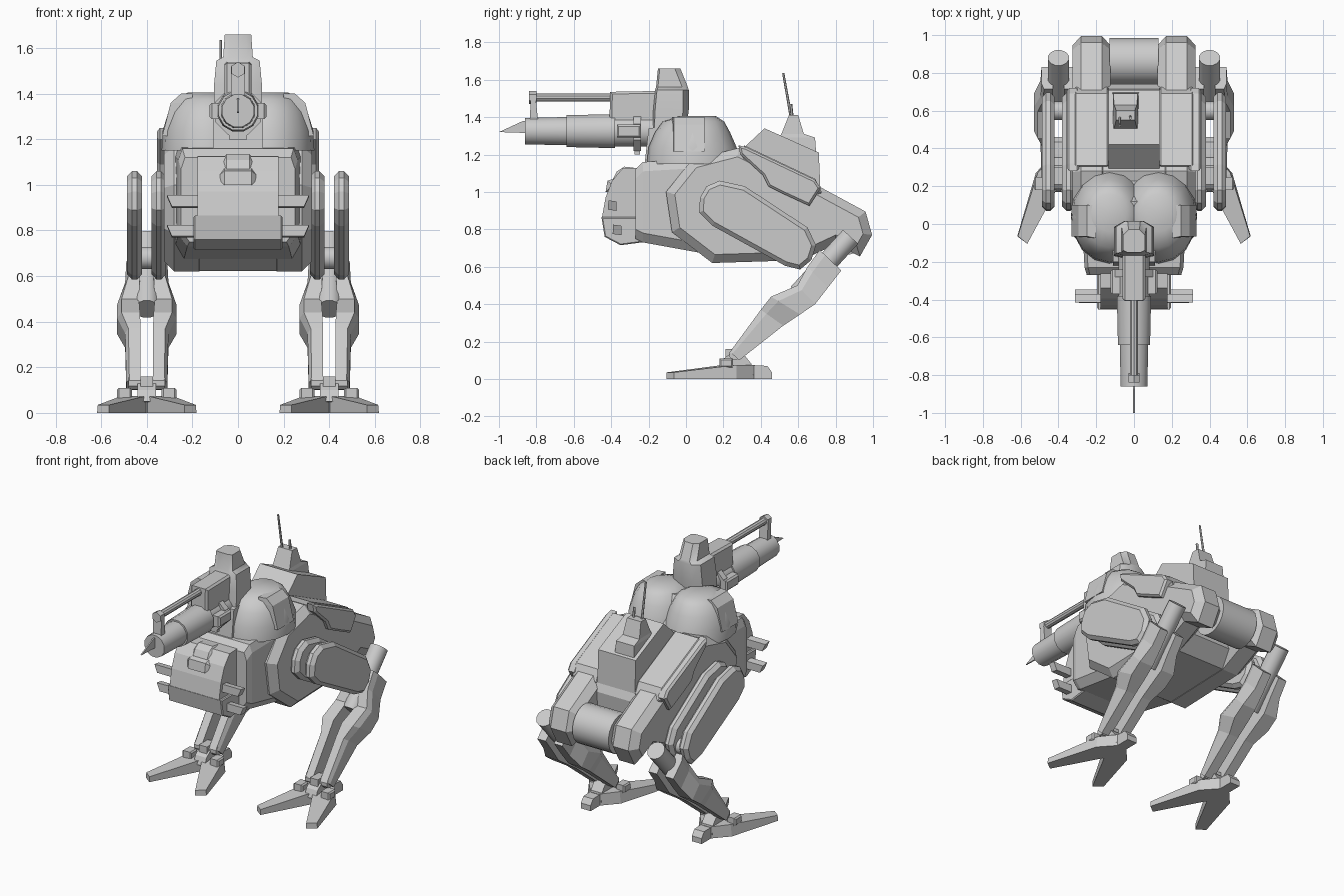
import bpy, bmesh, math
from mathutils import Vector


def loft(name, rings, bevel=0.0, smooth=False):
    """Skin a row of equal-length point rings, cap the ends, chamfer the cap edges."""
    bm = bmesh.new()
    vs = [[bm.verts.new(p) for p in r] for r in rings]
    n = len(rings[0])
    for a, b in zip(vs, vs[1:]):
        for i in range(n):
            bm.faces.new((a[i], a[(i + 1) % n], b[(i + 1) % n], b[i]))
    caps = [bm.faces.new(vs[0]), bm.faces.new(vs[-1])]
    bmesh.ops.recalc_face_normals(bm, faces=bm.faces)
    if bevel:
        edges = list({e for f in caps for e in f.edges})
        bmesh.ops.bevel(bm, geom=edges, offset=bevel, segments=1, affect='EDGES')
    me = bpy.data.meshes.new(name)
    bm.to_mesh(me)
    bm.free()
    ob = bpy.data.objects.new(name, me)
    bpy.context.collection.objects.link(ob)
    if smooth:
        bpy.ops.object.select_all(action='DESELECT')
        ob.select_set(True)
        bpy.context.view_layer.objects.active = ob
        bpy.ops.object.shade_smooth_by_angle(angle=math.radians(35))
    return ob


def prism(name, yz, x0, x1, bevel=0.0):
    """Side profile (y, z) extruded across x."""
    return loft(name, [[(x, y, z) for y, z in yz] for x in (x0, x1)], bevel)


def box(name, x, y, z, bevel=0.0):
    return prism(name, [(y[0], z[0]), (y[1], z[0]), (y[1], z[1]), (y[0], z[1])], x[0], x[1], bevel)


def tube(name, path, sides=12, smooth=True):
    """Round sections along a straight axis: path is [(point, radius), ...]."""
    q = (Vector(path[-1][0]) - Vector(path[0][0])).to_track_quat('Z', 'Y')
    rings = []
    for p, r in path:
        ang = [2 * math.pi * (i + 0.5) / sides for i in range(sides)]
        rings.append([Vector(p) + q @ Vector((r * math.cos(a), r * math.sin(a), 0)) for a in ang])
    return loft(name, rings, smooth=smooth)


# Hull centre, narrow back hump, and two chamfered side halves reaching back as arms
prism("hull_core", [(-.105, 1.0), (.03, 1.168), (.28, 1.23), (.71, 1.02), (.74, .95),
                    (.72, .72), (.62, .637), (.14, .622), (-.074, .785)], -.2, .2)
prism("back_hump", [(.27, 1.2), (.42, 1.34), (.71, 1.21), (.72, .98), (.4, 1.0)], -.135, .135)
hull = [(-.107, 1.0), (.03, 1.17), (.28, 1.235), (.71, 1.03), (.96, .895), (.995, .77),
        (.93, .655), (.8, .72), (.62, .635), (.14, .62), (-.075, .785)]
slab = [(.29, 1.15), (.31, 1.25), (.69, 1.07), (.725, 1.0), (.7, .96)]
pod = [(.28, 1.25), (.32, 1.24), (.69, 1.065), (.72, 1.02), (.66, .925), (.53, .985),
       (.44, 1.03), (.41, 1.09), (.29, 1.2)]
disc = [(.07, .89), (.075, .97), (.11, 1.03), (.18, 1.06), (.315, 1.03), (.65, .81), (.695, .715),
        (.67, .635), (.61, .585), (.53, .605), (.14, .82)]
for s, side in ((1, "right"), (-1, "left")):
    loft("hull_" + side, [[(s * x, y, z) for y, z in hull] for x in (.125, .325)], .045)
    loft("back_slab_" + side, [[(s * x, y, z) for y, z in slab] for x in (.13, .32)], .012)
    loft("side_pod_" + side, [[(s * x, y, z) for y, z in pod] for x in (.29, .355)], .012)
    # Paired hip plates with the hip joint between them
    for part, x0, x1 in (("inner", .315, .38), ("outer", .42, .487)):
        loft(f"hip_plate_{part}_{side}", [[(s * x, y, z) for y, z in disc] for x in (x0, x1)], .022)
    tube("hip_pin_" + side, [((s * .36, .6, .68), .05), ((s * .44, .6, .68), .05)])

    # Rounded shoulder dome and its square side plate
    rings = []
    for z, rx, ry, cy in ((1.15, .205, .25, .04), (1.24, .2, .235, .035), (1.32, .175, .2, .035),
                          (1.375, .14, .165, .04), (1.405, .09, .1, .06)):
        rings.append([(s * (.13 + rx * math.cos(2 * math.pi * i / 16)),
                       cy + ry * math.sin(2 * math.pi * i / 16), z) for i in range(16)])
    loft("shoulder_" + side, rings, smooth=True)
    loft("shoulder_plate_" + side, [
        [(s * .2, -.075, z0), (s * .2, .1, z0), (s * x, .1, z0), (s * x, -.065, z0)]
        for z0, x in ((1.215, .332), (1.36, .295), (1.4, .25))])

    # Leg: upper rod and two side rails with a bulged knee
    cx = s * .4
    tube("leg_rod_" + side, [((cx, .88, .76), .057), ((cx, .6, .455), .057)])
    stations = [((.715, .69), (.83, .58), .03, .09), ((.65, .6), (.76, .49), .03, .095),
                ((.595, .5), (.69, .4), .035, .13), ((.455, .44), (.61, .345), .03, .13),
                ((.4, .37), (.52, .285), .027, .095), ((.235, .145), (.285, .1), .027, .09)]
    for t in (1, -1):
        rings = []
        for f, b, xi, xo in stations:
            m = tuple(.75 * p + .25 * q for p, q in zip(f, b))
            rings.append([(cx + t * xi, *f), (cx + t * xo * .85, *f), (cx + t * xo, *m),
                          (cx + t * xo, *b), (cx + t * xi, *b)])
        loft(f"leg_rail_{side}", rings)

        # Foot: splayed front toe and its cap
        base, tip = ((.0, .2), (.0, .35), (.07, .35), (.135, .25)), ((.165, -.105), (.218, -.065))
        loft("front_toe_" + side, [
            [(cx, .2, 0), (cx + t * .12, .27, 0), (cx + t * .11, .27, .075), (cx, .2, .075)],
            [(cx + t * .165, -.105, 0), (cx + t * .218, -.065, 0),
             (cx + t * .215, -.065, .035), (cx + t * .165, -.105, .035)]])
        xs = sorted((cx + t * .065, cx + t * .13))
        box("toe_cap_" + side, xs, (.18, .25), (.06, .11), .008)
    # Foot hub, heel and ankle
    loft("foot_hub_" + side, [
        [(cx - .12 * k, .27, z), (cx, .19, z), (cx + .12 * k, .27, z), (cx + .03, .37, z), (cx - .03, .37, z)]
        for z, k in ((0, 1), (.075, .92))])
    prism("heel_" + side, [(.3, 0), (.46, 0), (.46, .035), (.435, .07), (.3, .075)], cx - .035, cx + .035)
    prism("ankle_base_" + side, [(.17, .05), (.19, .1), (.23, .13), (.31, .13), (.35, .08), (.36, .02)],
          cx - .04, cx + .04)
    box("ankle_link_" + side, (cx - .028, cx + .028), (.21, .3), (.02, .16))
    tube("ankle_pin_" + side, [((cx - .08, .26, .13), .03), ((cx + .08, .26, .13), .03)], 8)

    # Cheek fins on the head
    for y, z in ((-.393, .927), (-.368, .797)):
        loft("cheek_fin_" + side, [[(s * x, y - .024, z - .022), (s * x, y + .022, z - .028),
                                    (s * (x + d), y + .022, z + .022), (s * (x + d), y - .022, z + .028)]
                                   for x, d in ((.15, 0), (.29, .022))])
    # Gun side blocks
    box("gun_block_" + side, sorted((s * .06, s * .125)), (-.37, -.24), (1.29, 1.36), .01)

# Rear roller between the arms
tube("rear_roller", [((-.13, .86, .79), .125), ((.13, .86, .79), .125)], 20)

# Head: collar, face, chin and sensor
loft("head_collar", [[(w * a, y, z) for a, z in ((-1, lo + .05), (-.85, lo), (.85, lo), (1, lo + .05),
                                                  (1, hi - .05), (.93, hi), (-.93, hi), (-1, hi - .05))]
                     for y, w, lo, hi in ((-.27, .25, .75, 1.12), (-.23, .262, .73, 1.16), (.1, .28, .67, 1.18))])
prism("head_face", [(-.45, .86), (-.43, .97), (-.395, 1.06), (-.34, 1.125), (-.2, 1.13), (-.2, .84)],
      -.178, .178)
prism("head_chin", [(-.452, .865), (-.435, .76), (-.35, .715), (-.2, .735), (-.2, .865)], -.195, .195, .006)
prism("sensor_lower", [(-.43, 1.0), (-.42, 1.06), (-.3, 1.1), (-.3, 1.0)], -.08, .08, .02)
prism("sensor_upper", [(-.39, 1.07), (-.37, 1.11), (-.33, 1.135), (-.28, 1.13), (-.28, 1.06)], -.07, .07, .02)

# Turret: neck block, housing and mast
prism("turret_neck", [(-.22, 1.16), (-.2, 1.34), (.12, 1.38), (.24, 1.2)], -.11, .11)
prism("turret_housing", [(-.41, 1.36), (-.405, 1.535), (-.14, 1.54), (-.02, 1.5), (-.02, 1.3), (-.2, 1.3),
                         (-.28, 1.34)], -.06, .06, .012)
loft("turret_mast", [[(-w, y0, z), (-w * .6, y0 - .01, z), (w * .6, y0 - .01, z), (w, y0, z),
                      (w, y1 - .03, z), (w * .5, y1, z), (-w * .5, y1, z), (-w, y1 - .03, z)]
                     for z, w, y0, y1 in ((1.32, .105, -.17, .0), (1.44, .105, -.165, .015),
                                          (1.545, .095, -.155, .015), (1.56, .065, -.15, .01),
                                          (1.66, .058, -.14, -.03))], smooth=True)

# Gun: stepped barrel, clamp ring, upper tube, muzzle bracket and thin blade
tube("gun_barrel", [((0, -.86, 1.325), .073), ((0, -.64, 1.325), .078), ((0, -.64, 1.325), .088),
                    ((0, -.38, 1.325), .094), ((0, -.38, 1.325), .085), ((0, -.1, 1.325), .085)], 12)
tube("gun_clamp", [((0, -.28, 1.32), .11), ((0, -.24, 1.32), .11)], 8, False)
box("gun_clamp_post", (-.04, .04), (-.275, -.245), (1.2, 1.45))
tube("upper_tube", [((0, -.83, 1.505), .022), ((0, -.38, 1.505), .022)], 10)
tube("muzzle_eye", [((0, -.84, 1.505), .034), ((0, -.8, 1.505), .034)], 6, False)
prism("muzzle_bracket", [(-.835, 1.37), (-.83, 1.52), (-.805, 1.52), (-.79, 1.37)], -.03, .03)
prism("muzzle_blade", [(-1.0, 1.32), (-.87, 1.38), (-.85, 1.38), (-.85, 1.315)], -.004, .004)

# Antenna mount with two whips
loft("antenna_mount", [[(x0, y0, z), (x1, y0, z), (x1, y1, z), (x0, y1, z)] for z, x0, x1, y0, y1 in
                       ((1.15, -.115, .03, .48, .7), (1.29, -.11, .02, .5, .69),
                        (1.31, -.105, .015, .51, .63), (1.41, -.095, .005, .55, .6))])
tube("antenna_long", [((-.075, .565, 1.38), .008), ((-.075, .52, 1.635), .006)], 6)
tube("antenna_short", [((-.02, .57, 1.38), .008), ((-.02, .56, 1.47), .008)], 6)
